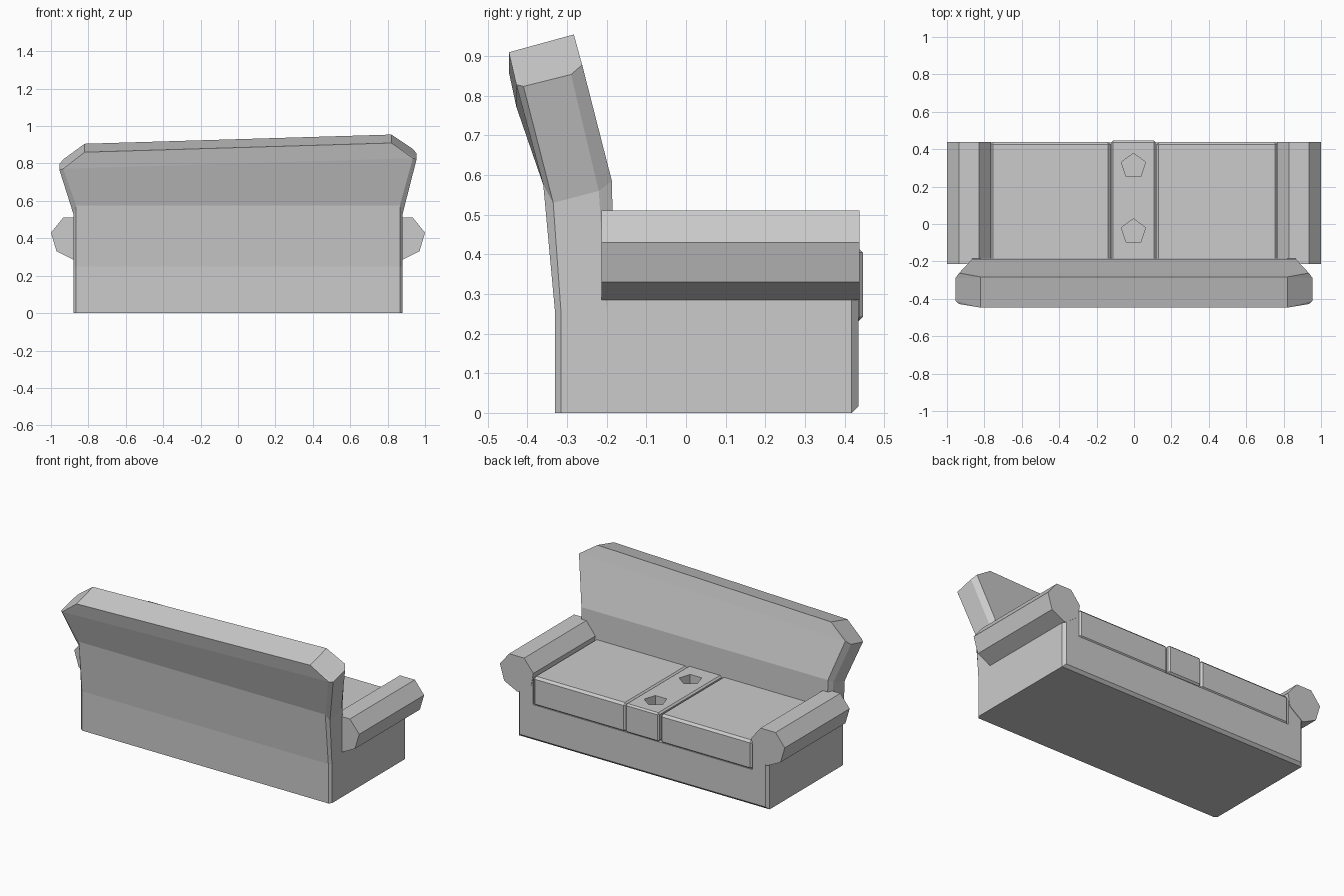
import bpy, bmesh, math
from mathutils import Matrix

if "Cube" in bpy.data.objects:
    bpy.data.objects.remove(bpy.data.objects["Cube"])


def finish(name, bm):
    bmesh.ops.remove_doubles(bm, verts=bm.verts, dist=0.0005)
    bmesh.ops.recalc_face_normals(bm, faces=bm.faces)
    me = bpy.data.meshes.new(name)
    bm.to_mesh(me)
    bm.free()
    ob = bpy.data.objects.new(name, me)
    bpy.context.collection.objects.link(ob)
    return ob


def extrude_profile(pts, y0, y1):
    # closed (x, z) outline swept along y
    bm = bmesh.new()
    face = bm.faces.new([bm.verts.new((x, y0, z)) for x, z in pts])
    ext = bmesh.ops.extrude_face_region(bm, geom=[face])["geom"]
    moved = [g for g in ext if isinstance(g, bmesh.types.BMVert)]
    bmesh.ops.translate(bm, verts=moved, vec=(0, y1 - y0, 0))
    return bm


def padded_box(name, x0, x1, y0, y1, z0, z1, bevel):
    bm = bmesh.new()
    mat = (Matrix.Translation(((x0 + x1) / 2, (y0 + y1) / 2, (z0 + z1) / 2))
           @ Matrix.Diagonal((x1 - x0, y1 - y0, z1 - z0, 1)))
    bmesh.ops.create_cube(bm, size=1, matrix=mat)
    bmesh.ops.bevel(bm, geom=list(bm.edges), offset=bevel, segments=1, affect='EDGES')
    return finish(name, bm)


# base: U-shaped front with arm posts, chamfered on the outer front edges
half = [(0.88, 0), (0.88, 0.42), (0.77, 0.42), (0.77, 0.23)]
bm = extrude_profile(half + [(-x, z) for x, z in reversed(half)], -0.2, 0.435)
outer = [e for e in bm.edges if all(v.co.y > 0.4 for v in e.verts)
         and (all(abs(v.co.x) > 0.87 for v in e.verts))]
outer += [e for e in bm.edges if e not in outer
          and all(v.co.y > 0.4 and v.co.z < 0.01 for v in e.verts)]
bmesh.ops.bevel(bm, geom=outer, offset=0.017, segments=1, affect='EDGES')
finish("base", bm)

# backrest: four outline layers from rear face to front face, right half
layers = [
    [(.865, -.33, 0), (.865, -.33, .25), (.865, -.36, .575), (.935, -.428, .80), (.82, -.447, .885)],
    [(.88, -.315, 0), (.88, -.315, .25), (.88, -.335, .53), (.955, -.41, .795), (.82, -.447, .885)],
    [(.88, -.20, 0), (.88, -.20, .25), (.88, -.22, .56), (.955, -.29, .825), (.82, -.283, .93)],
    [(.865, -.18, 0), (.865, -.18, .25), (.865, -.187, .585), (.935, -.262, .85), (.82, -.283, .93)],
]


def lean(p, side):
    # the top edge rises towards +x
    x, y, z = p
    return (side * x, y, z + (0.03 * side * x if z > 0.7 else 0))


bm = bmesh.new()
rings = [[bm.verts.new(lean(p, 1)) for p in l]
         + [bm.verts.new(lean(p, -1)) for p in reversed(l)] for l in layers]
for a, b in zip(rings, rings[1:]):
    for i in range(10):
        j = (i + 1) % 10
        bm.faces.new((a[i], a[j], b[j], b[i]))
for r in (rings[0], rings[-1]):
    for i in range(4):
        bm.faces.new((r[i], r[i + 1], r[8 - i], r[9 - i]))
finish("backrest", bm)

# arms: faceted rolls
arm = [(0.87, 0.285), (0.88, 0.285), (0.97, 0.33), (1.0, 0.43), (0.935, 0.51),
       (0.83, 0.51), (0.765, 0.43), (0.78, 0.35)]
for side, name in ((1, "right_arm"), (-1, "left_arm")):
    finish(name, extrude_profile([(side * x, z) for x, z in arm], -0.213, 0.438))

# seat cushions
padded_box("right_cushion", 0.118, 0.769, -0.22, 0.438, 0.225, 0.41, 0.014)
padded_box("left_cushion", -0.769, -0.124, -0.22, 0.438, 0.225, 0.41, 0.014)

# centre console with two pentagonal cup holes
console = padded_box("centre_console", -0.121, 0.116, -0.22, 0.446, 0.232, 0.415, 0.01)
bm = bmesh.new()
for y in (0.31, -0.04):
    res = bmesh.ops.create_cone(bm, cap_ends=True, segments=5, radius1=0.068,
                                radius2=0.068, depth=0.14)
    c = sum((v.co.y for v in res["verts"])) * 0
    top = max(res["verts"], key=lambda v: v.co.y).co
    turn = math.pi / 2 - math.atan2(top.y, top.x)
    bmesh.ops.rotate(bm, verts=res["verts"], cent=(0, 0, 0), matrix=Matrix.Rotation(turn, 3, 'Z'))
    bmesh.ops.translate(bm, verts=res["verts"], vec=(-0.003, y, 0.415))
cutter = finish("cup_hole_cutter", bm)
cutter.hide_render = True
cutter.hide_viewport = True
mod = console.modifiers.new("cup_holes", 'BOOLEAN')
mod.operation = 'DIFFERENCE'
mod.solver = 'EXACT'
mod.object = cutter
